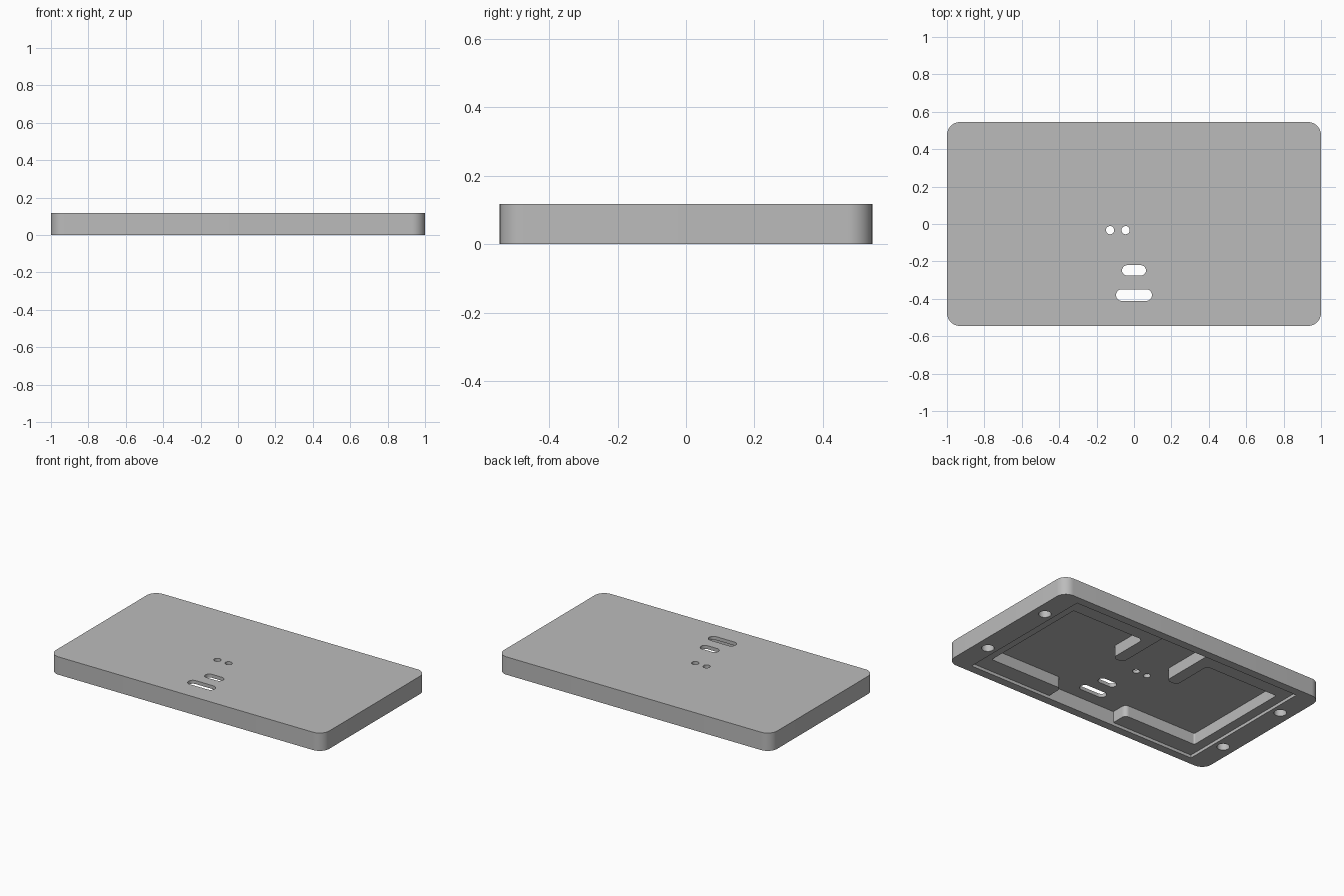
import bpy, bmesh, math
from mathutils import Vector

cube = bpy.data.objects.get("Cube")
if cube:
    bpy.data.objects.remove(cube, do_unlink=True)

HEIGHT, LIP_Z, FLOOR_Z = 0.118, 0.02, 0.095

grey = bpy.data.materials.new("plain_grey")
grey.use_nodes = True
grey.diffuse_color = (0.5, 0.5, 0.5, 1)
grey.node_tree.nodes["Principled BSDF"].inputs["Base Color"].default_value = grey.diffuse_color


def fillet(corners, steps=10):
    """Round each right-angled corner (x, y, radius) of a closed outline."""
    points = []
    for i, (x, y, r) in enumerate(corners):
        p = Vector((x, y))
        if r == 0:
            points.append(p)
            continue
        u = (Vector(corners[i - 1][:2]) - p).normalized()
        v = (Vector(corners[(i + 1) % len(corners)][:2]) - p).normalized()
        centre = p + r * (u + v)
        for k in range(steps + 1):
            t = math.pi / 2 * k / steps
            points.append(centre - r * (v * math.cos(t) + u * math.sin(t)))
    # Drop doubled points where neighbouring arcs meet
    return [p for i, p in enumerate(points) if (p - points[i - 1]).length > 1e-5]


def rounded_rect(cx, cy, hx, hy, r):
    return fillet([(cx + sx * hx, cy + sy * hy, r)
                   for sx, sy in ((-1, -1), (1, -1), (1, 1), (-1, 1))])


def prism(name, outline, z0, z1):
    bm = bmesh.new()
    face = bm.faces.new([bm.verts.new((p.x, p.y, z0)) for p in outline])
    top = bmesh.ops.extrude_face_region(bm, geom=[face])["geom"]
    bmesh.ops.translate(bm, vec=(0, 0, z1 - z0),
                        verts=[g for g in top if isinstance(g, bmesh.types.BMVert)])
    bmesh.ops.recalc_face_normals(bm, faces=bm.faces)
    mesh = bpy.data.meshes.new(name)
    bm.to_mesh(mesh)
    bm.free()
    mesh.materials.append(grey)
    obj = bpy.data.objects.new(name, mesh)
    bpy.context.collection.objects.link(obj)
    return obj


def cut(target, outline, z0, z1):
    cutter = prism("cutter", outline, z0, z1)
    cutter.hide_render = True
    mod = target.modifiers.new("cut", 'BOOLEAN')
    mod.operation, mod.solver, mod.object = 'DIFFERENCE', 'EXACT', cutter
    bpy.context.view_layer.objects.active = target
    bpy.ops.object.modifier_apply(modifier=mod.name)
    bpy.data.objects.remove(cutter, do_unlink=True)


# Cover plate with rounded corners
cover = prism("cover_plate", rounded_rect(0, 0, 1, 0.545, 0.07), 0, HEIGHT)

# Shallow lid recess in the underside
cut(cover, rounded_rect(0, 0, 0.855, 0.49, 0), -0.1, LIP_Z)

# Deep pocket with a front notch, and a back notch between two tabs
half = [(0.25, -0.49, 0), (0.25, -0.38, 0.03), (0.79, -0.38, 0.01), (0.79, 0.38, 0.01),
        (0.25, 0.38, 0.03), (0.25, 0.1, 0.03), (0.17, 0.1, 0.03), (0.17, 0.49, 0)]
pocket = half + [(-x, y, r) for x, y, r in reversed(half)]
cut(cover, fillet(pocket), -0.1, FLOOR_Z)

# Blind fixing holes near the corners
for sx in (-1, 1):
    for sy in (-1, 1):
        cut(cover, rounded_rect(sx * 0.918, sy * 0.265, 0.038, 0.038, 0.038), -0.1, 0.08)

# Two slots and two round holes through the top
for x, y, hx, hy in ((0, -0.38, 0.096, 0.031), (0, -0.248, 0.064, 0.028),
                     (-0.128, -0.033, 0.022, 0.022), (-0.045, -0.033, 0.022, 0.022)):
    cut(cover, rounded_rect(x, y, hx, hy, hy), 0.05, 0.2)

# Smooth the rounded walls, keep the edges sharp
bpy.ops.object.select_all(action='DESELECT')
cover.select_set(True)
bpy.context.view_layer.objects.active = cover
bpy.ops.object.shade_smooth_by_angle(angle=math.radians(30))
